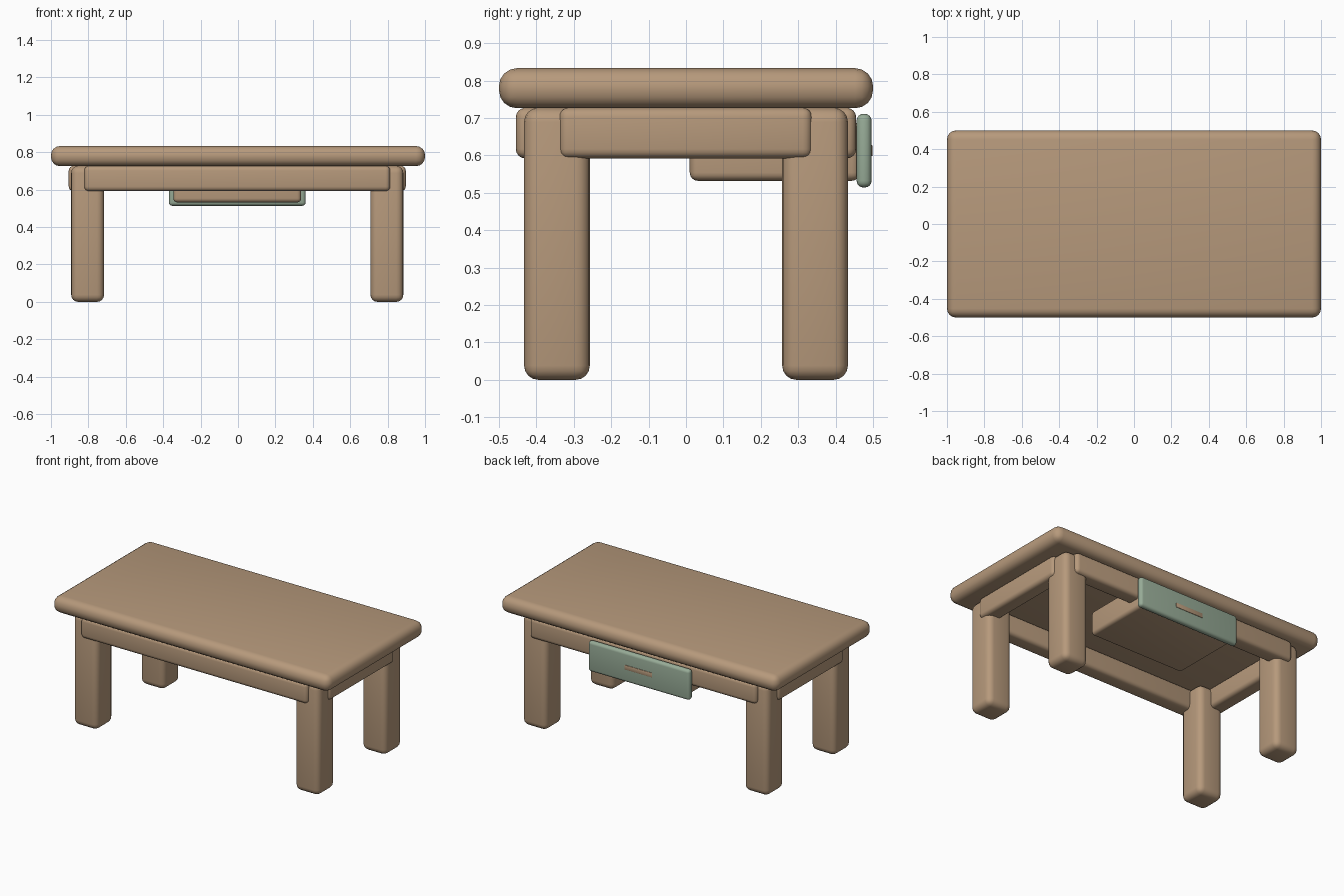
import bpy

if "Cube" in bpy.data.objects:
    bpy.data.objects.remove(bpy.data.objects["Cube"])


def material(name, rgb):
    m = bpy.data.materials.new(name)
    m.diffuse_color = (*rgb, 1.0)
    m.use_nodes = True
    m.node_tree.nodes["Principled BSDF"].inputs["Base Color"].default_value = m.diffuse_color
    return m


WOOD = material("warm wood", (0.47, 0.32, 0.20))
GREEN = material("sage green", (0.31, 0.41, 0.31))
CX = -0.004  # the underframe sits slightly left of centre


def rounded_box(name, x, y, z, bevel, mat, segments=4):
    """Rounded box given by its (min, max) range on each axis."""
    bpy.ops.mesh.primitive_cube_add(size=1)
    ob = bpy.context.object
    ob.name = name
    ob.location = [(a + b) / 2 for a, b in (x, y, z)]
    ob.scale = [b - a for a, b in (x, y, z)]
    bpy.ops.object.transform_apply(location=False, rotation=False, scale=True)
    mod = ob.modifiers.new("round edges", 'BEVEL')
    mod.width = bevel
    mod.segments = segments
    mod.limit_method = 'NONE'
    bpy.ops.object.modifier_apply(modifier=mod.name)
    bpy.ops.object.shade_smooth_by_angle(angle=0.7)
    ob.data.materials.append(mat)
    return ob


# Table top
rounded_box("table_top", (-1, 1), (-0.5, 0.5), (0.726, 0.833), 0.048, WOOD)

# Four legs
for sx, side in ((-1, "left"), (1, "right")):
    for sy, end in ((-1, "front"), (1, "back")):
        x, y = CX + sx * 0.8, sy * 0.345
        rounded_box(f"{end}_{side}_leg", (x - 0.088, x + 0.088),
                    (y - 0.088, y + 0.088), (0, 0.727), 0.038, WOOD)

# Rails between the legs
for s, end in ((-1, "front"), (1, "back")):
    y = s * 0.402
    rounded_box(f"{end}_rail", (CX - 0.818, CX + 0.818),
                (y - 0.053, y + 0.053), (0.592, 0.727), 0.025, WOOD)
for s, side in ((-1, "left"), (1, "right")):
    x = CX + s * 0.848
    rounded_box(f"{side}_rail", (x - 0.053, x + 0.053),
                (-0.339, 0.337), (0.592, 0.727), 0.025, WOOD)

# Drawer at the back: box, front panel and flush handle
rounded_box("drawer_box", (CX - 0.342, CX + 0.342), (0.01, 0.465),
            (0.532, 0.69), 0.022, WOOD)
rounded_box("drawer_panel", (CX - 0.366, CX + 0.366), (0.456, 0.496),
            (0.514, 0.711), 0.018, GREEN)
rounded_box("drawer_handle", (CX - 0.1, CX + 0.1), (0.475, 0.499),
            (0.597, 0.628), 0.004, WOOD, 2)
